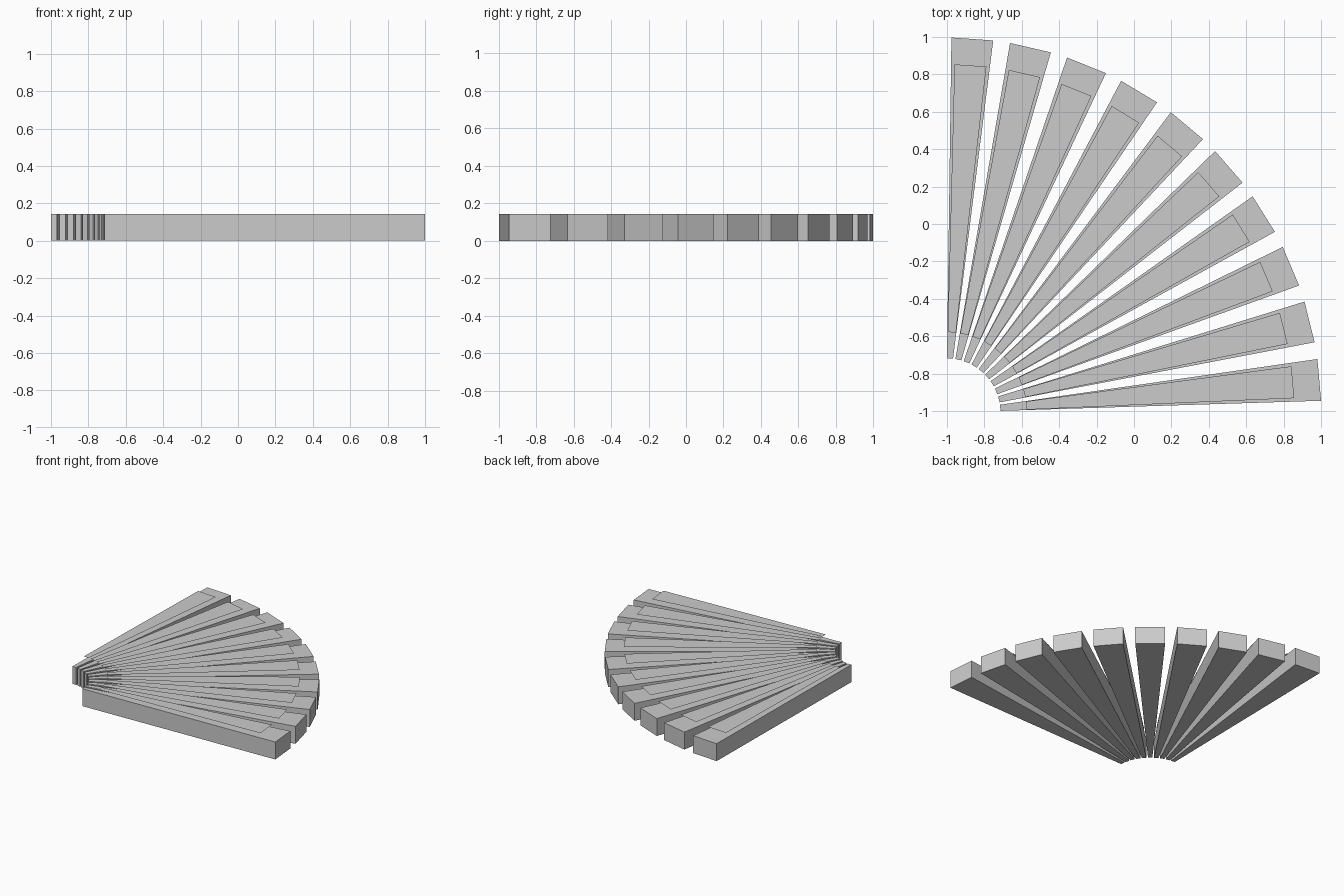
import bpy
import bmesh
from math import radians
from mathutils import Matrix

cube = bpy.data.objects.get("Cube")
if cube:
    bpy.data.objects.remove(cube, do_unlink=True)

BARS = 10
FIRST, STEP = 5, 9             # bar angles in degrees
CENTRE = (-1.004, -1.008, 0)   # common point the bars radiate from
BAR_TOP, SHEET_HEIGHT = 0.143, 0.172

grey = bpy.data.materials.new("plain_grey")
grey.use_nodes = True
colour = (0.6, 0.6, 0.6, 1)
grey.diffuse_color = colour
grey.node_tree.nodes["Principled BSDF"].inputs["Base Color"].default_value = colour


def wedge(name, r0, half0, r1, half1, z, height, angle):
    """Tapered shape along a ray from the fan centre; a flat sheet if height is 0."""
    bm = bmesh.new()
    outline = [(r0, -half0), (r1, -half1), (r1, half1), (r0, half0)]
    base = bm.faces.new([bm.verts.new((x, y, z)) for x, y in outline])
    if height:
        top = bmesh.ops.extrude_face_region(bm, geom=[base])["geom"]
        verts = [g for g in top if isinstance(g, bmesh.types.BMVert)]
        bmesh.ops.translate(bm, verts=verts, vec=(0, 0, height))
        bmesh.ops.recalc_face_normals(bm, faces=bm.faces)
    bm.transform(Matrix.Translation(CENTRE) @ Matrix.Rotation(radians(angle), 4, "Z"))
    mesh = bpy.data.meshes.new(name)
    bm.to_mesh(mesh)
    bm.free()
    mesh.materials.append(grey)
    obj = bpy.data.objects.new(name, mesh)
    bpy.context.collection.objects.link(obj)


# Fan of tapered bars, each with a thin sheet floating just above it
for i in range(BARS):
    angle = FIRST + STEP * i
    wedge(f"fan_bar_{i + 1}", 0.29, 0.0163, 2.002, 0.112, 0, BAR_TOP, angle)
    wedge(f"top_sheet_{i + 1}", 0.43, 0.022, 1.86, 0.0855, SHEET_HEIGHT, 0, angle)
